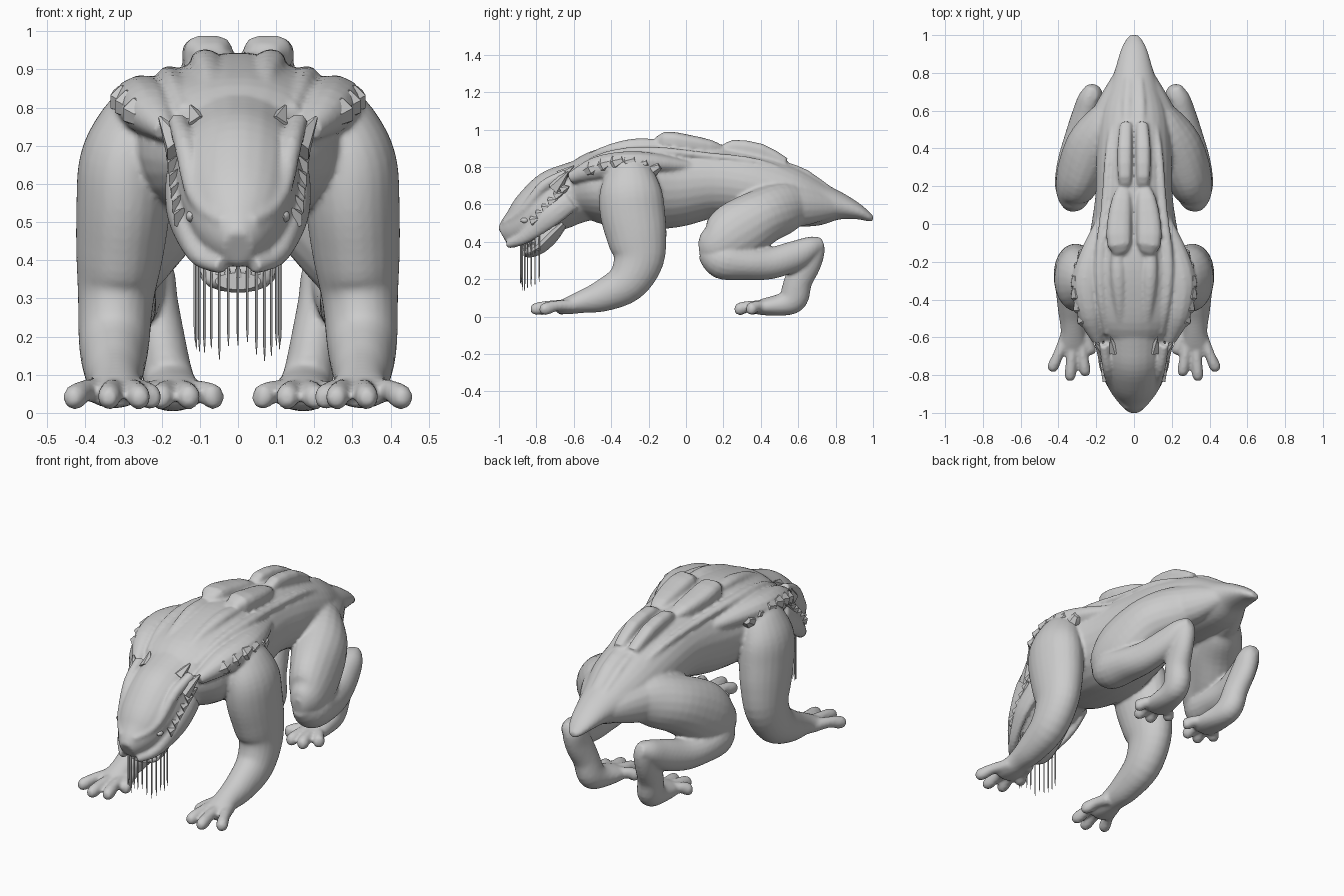
import bpy, bmesh, math, random
from mathutils import Vector

random.seed(4)


def spline(keys, steps):
    """Catmull-Rom interpolation of (x, y, z, side radius, top radius) keys."""
    out = []
    for i in range(len(keys) - 1):
        a, b, c, d = (keys[max(i - 1, 0)], keys[i], keys[i + 1], keys[min(i + 2, len(keys) - 1)])
        for s in range(steps):
            t = s / steps
            out.append([0.5 * (2 * q + (r - p) * t + (2 * p - 5 * q + 4 * r - w) * t * t
                               + (3 * q - p - 3 * r + w) * t ** 3)
                        for p, q, r, w in zip(a, b, c, d)])
    return out + [list(keys[-1])]


def loft(bm, keys, steps=4, n=20, power=1.0, side=1):
    """Closed tube of superellipse rings along a path."""
    rings = spline([(side * k[0],) + tuple(k[1:]) for k in keys], steps)
    pts = [Vector(r[:3]) for r in rings]
    loops = []
    for i, r in enumerate(rings):
        t = (pts[min(i + 1, len(pts) - 1)] - pts[max(i - 1, 0)]).normalized()
        ref = Vector((1, 0, 0)) if abs(t.x) < 0.9 else Vector((0, 1, 0))
        u = (ref - t * ref.dot(t)).normalized()
        v = t.cross(u)
        loop = []
        for k in range(n):
            a = 2 * math.pi * (k + 0.5) / n
            c, s = math.cos(a), math.sin(a)
            c = math.copysign(abs(c) ** power, c) * max(r[3], 0.001)
            s = math.copysign(abs(s) ** power, s) * max(r[4], 0.001)
            loop.append(bm.verts.new(pts[i] + u * c + v * s))
        loops.append(loop)
    for a, b in zip(loops, loops[1:]):
        for k in range(n):
            bm.faces.new((a[k], a[(k + 1) % n], b[(k + 1) % n], b[k]))
    bm.faces.new(loops[0][::-1])
    bm.faces.new(loops[-1])


def finish(name, bm, voxel=0, mirror=False, angle=40):
    """Turn the bmesh into an object; voxel fuses overlapping muscles into one skin."""
    bmesh.ops.recalc_face_normals(bm, faces=bm.faces)
    me = bpy.data.meshes.new(name)
    bm.to_mesh(me)
    bm.free()
    ob = bpy.data.objects.new(name, me)
    bpy.context.collection.objects.link(ob)
    if voxel:
        m = ob.modifiers.new("fuse", 'REMESH')
        m.mode, m.voxel_size, m.use_smooth_shade = 'VOXEL', voxel, True
        m = ob.modifiers.new("soften", 'SMOOTH')
        m.factor, m.iterations = 0.5, 4
    else:
        bpy.ops.object.select_all(action='DESELECT')
        ob.select_set(True)
        bpy.context.view_layer.objects.active = ob
        bpy.ops.object.shade_smooth_by_angle(angle=math.radians(angle))
    if mirror:
        ob.modifiers.new("mirror", 'MIRROR').use_mirror_merge = False
    return ob


def digit(bm, base, tip, r, side):
    """Finger or toe: arched knuckle and a swollen tip."""
    b, t = Vector(base), Vector(tip)
    m = b.lerp(t, 0.5) + Vector((0, 0, 0.01))
    e = b.lerp(t, 0.85)
    loft(bm, [(*b, r, r), (*m, r * .82, r * .85), (*e, r * .9, r), (*t, r * .5, r * .5)], 3, 12, 1, side)


def spike(bm, a, b, r):
    loft(bm, [(*a, r, r), (*b, r * .1, r * .1)], 1, 6)


# Torso and tail
bm = bmesh.new()
loft(bm, [(0, -.60, .67, .18, .14), (0, -.50, .69, .25, .19), (0, -.35, .70, .28, .225),
          (0, -.20, .705, .27, .24), (0, -.05, .705, .235, .228), (0, .15, .72, .205, .195),
          (0, .35, .695, .20, .185), (0, .55, .645, .185, .165), (0, .70, .605, .14, .125),
          (0, .82, .59, .10, .075), (0, .92, .56, .07, .042), (0, .98, .53, .04, .022),
          (0, 1.0, .525, .02, .014)], 4, 28)
# Head
loft(bm, [(0, -.46, .70, .20, .17), (0, -.60, .66, .175, .165), (0, -.70, .62, .165, .165),
          (0, -.80, .555, .15, .14), (0, -.88, .49, .118, .11), (0, -.945, .45, .075, .078),
          (0, -.98, .43, .04, .05)], 4, 24)
plates = [
    [(.06, -.16, .925, .03, .02), (.078, -.11, .94, .064, .05), (.078, 0, .925, .066, .05),
     (.065, .13, .905, .052, .04), (.055, .19, .895, .03, .02)],
    [(.045, .20, .89, .03, .02), (.048, .25, .90, .038, .046), (.048, .40, .88, .04, .045),
     (.042, .53, .82, .032, .03)],
    [(.035, .54, .80, .025, .025), (.035, .64, .755, .028, .03), (.025, .80, .65, .02, .02)],
]
fingers = [((.285, -.60), (.255, -.805)), ((.325, -.62), (.34, -.83)),
           ((.36, -.60), (.44, -.78)), ((.28, -.54), (.22, -.69))]
toes = [((.13, .43), (.05, .345)), ((.15, .42), (.125, .265)),
        ((.18, .42), (.205, .26)), ((.195, .43), (.27, .33))]
for s in (1, -1):
    # shoulder blades
    loft(bm, [(.19, -.62, .74, .03, .03), (.23, -.48, .79, .07, .065), (.25, -.32, .815, .08, .07),
              (.22, -.17, .82, .07, .055), (.17, .02, .80, .03, .03)], 4, 12, 1, s)
    # ridges fanning from the neck over the back
    loft(bm, [(.06, -.62, .79, .025, .02), (.075, -.45, .875, .03, .03), (.085, -.28, .922, .04, .03),
              (.09, -.12, .925, .03, .02)], 4, 10, 1, s)
    loft(bm, [(.14, -.58, .79, .02, .02), (.17, -.42, .86, .025, .025), (.18, -.2, .885, .03, .025),
              (.15, .1, .86, .025, .02), (.13, .4, .82, .02, .02), (.08, .7, .70, .015, .015)], 4, 10, 1, s)
    # spine plates
    for keys in plates:
        loft(bm, keys, 2, 12, .7, s)
    # brow ridges, cheeks and upper lip
    loft(bm, [(.16, -.64, .765, .025, .025), (.14, -.76, .70, .028, .03), (.115, -.85, .59, .028, .025),
              (.085, -.91, .535, .022, .02), (.035, -.97, .50, .02, .02)], 4, 10, 1, s)
    loft(bm, [(.16, -.62, .62, .03, .06), (.16, -.72, .54, .03, .06), (.14, -.80, .47, .025, .045),
              (.10, -.88, .41, .025, .03), (.04, -.95, .385, .025, .022)], 4, 10, 1, s)
    # hips flowing from the tail root into the thighs
    loft(bm, [(.06, .80, .585, .04, .05), (.10, .66, .59, .08, .10), (.15, .52, .59, .10, .12),
              (.19, .40, .57, .10, .12), (.22, .28, .52, .06, .09)], 4, 16, 1, s)
    # front legs with fingers
    loft(bm, [(.22, -.31, .84, .06, .06), (.245, -.305, .79, .09, .11), (.27, -.30, .73, .11, .145),
              (.295, -.295, .65, .122, .17),
              (.30, -.285, .55, .124, .174), (.31, -.262, .42, .115, .160), (.32, -.255, .30, .10, .135),
              (.325, -.32, .18, .092, .11), (.325, -.45, .11, .078, .085), (.322, -.56, .078, .066, .06),
              (.325, -.64, .055, .072, .044), (.325, -.69, .045, .06, .03)], 4, 24, 1, s)
    for base, tip in fingers:
        digit(bm, (*base, .058), (*tip, .038), .034, s)
    # hind legs: thigh, calf, long foot and toes
    loft(bm, [(.10, .66, .60, .05, .08), (.15, .54, .585, .11, .135), (.22, .41, .535, .14, .15),
              (.285, .27, .45, .124, .165), (.315, .17, .385, .10, .132), (.32, .10, .365, .065, .085),
              (.32, .07, .36, .03, .04)], 4, 20, 1, s)
    loft(bm, [(.32, .10, .36, .05, .06), (.32, .19, .31, .098, .108), (.31, .32, .285, .097, .09),
              (.29, .45, .285, .08, .085), (.26, .58, .325, .068, .08), (.235, .67, .37, .058, .06),
              (.22, .73, .39, .03, .035)], 4, 20, 1, s)
    loft(bm, [(.225, .685, .42, .03, .035), (.22, .68, .37, .053, .065), (.215, .645, .29, .058, .08),
              (.20, .60, .19, .062, .075), (.185, .575, .10, .066, .078), (.175, .52, .066, .07, .062),
              (.165, .42, .052, .08, .046), (.16, .36, .045, .065, .03)], 4, 20, 1, s)
    for base, tip in toes:
        digit(bm, (*base, .054), (*tip, .038), .034, s)
finish("body_skin", bm, .0095)

# Lower jaw
bm = bmesh.new()
loft(bm, [(0, -.66, .50, .11, .03), (0, -.72, .445, .11, .05), (0, -.78, .385, .105, .048),
          (0, -.835, .35, .092, .036), (0, -.87, .345, .06, .022)], 4, 16)
finish("lower_jaw", bm)

# Teeth along the lower jaw
bm = bmesh.new()
for i in range(11):
    a = math.pi * i / 10
    p = Vector((.088 * math.cos(a), -.79 - .075 * math.sin(a), .355))
    spike(bm, p, p + Vector((0, -.005, .045)), .012)
finish("lower_teeth", bm)

# Hanging strands round the mouth
bm = bmesh.new()
for i in range(15):
    a = math.pi * i / 14
    x, y = .112 * math.cos(a), -.785 - .10 * math.sin(a)
    end = .18 - .05 * math.sin(a) + random.uniform(-.01, .06)
    loft(bm, [(x, y, .43, .004, .004), (x, y, end + .04, .004, .004), (x, y, end, .001, .001)], 1, 5)
finish("mouth_strands", bm)

# Eyes
bm = bmesh.new()
loft(bm, [(.118, -.885, .515, .004, .004), (.120, -.875, .515, .012, .012), (.121, -.862, .515, .016, .016),
          (.121, -.849, .515, .012, .012), (.121, -.84, .515, .004, .004)], 2, 12)
finish("eyes", bm, mirror=True)

# Crown plate, horns and cheek spikes
bm = bmesh.new()
loft(bm, [(0, -.67, .78, .07, .012), (0, -.63, .79, .075, .022), (0, -.54, .815, .06, .03),
          (0, -.46, .84, .03, .02)], 1, 8, .7)
finish("crown_plate", bm)
bm = bmesh.new()
spike(bm, (.15, -.70, .69), (.205, -.63, .775), .045)
spike(bm, (.10, -.67, .75), (.125, -.60, .805), .035)
for i in range(6):
    t = i / 5
    p = Vector((.165 - .02 * t, -.66 - .16 * t, .68 - .17 * t))
    spike(bm, p, p + Vector((.022, .035, .015)), .03)
finish("horns_and_cheek_spikes", bm, mirror=True)

# Shoulder scales
bm = bmesh.new()
for i in range(6):
    y, w = -.50 + .065 * i, math.sin(math.pi * i / 5)
    p = Vector((.265 + .035 * w, y, .79 + .035 * w))
    loft(bm, [(p.x - .03, y - .04, p.z - .02, .03, .03), (p.x, y, p.z, .045, .042),
              (p.x + .012, y + .035, p.z + .015, .02, .02)], 1, 7)
finish("shoulder_scales", bm, mirror=True)
